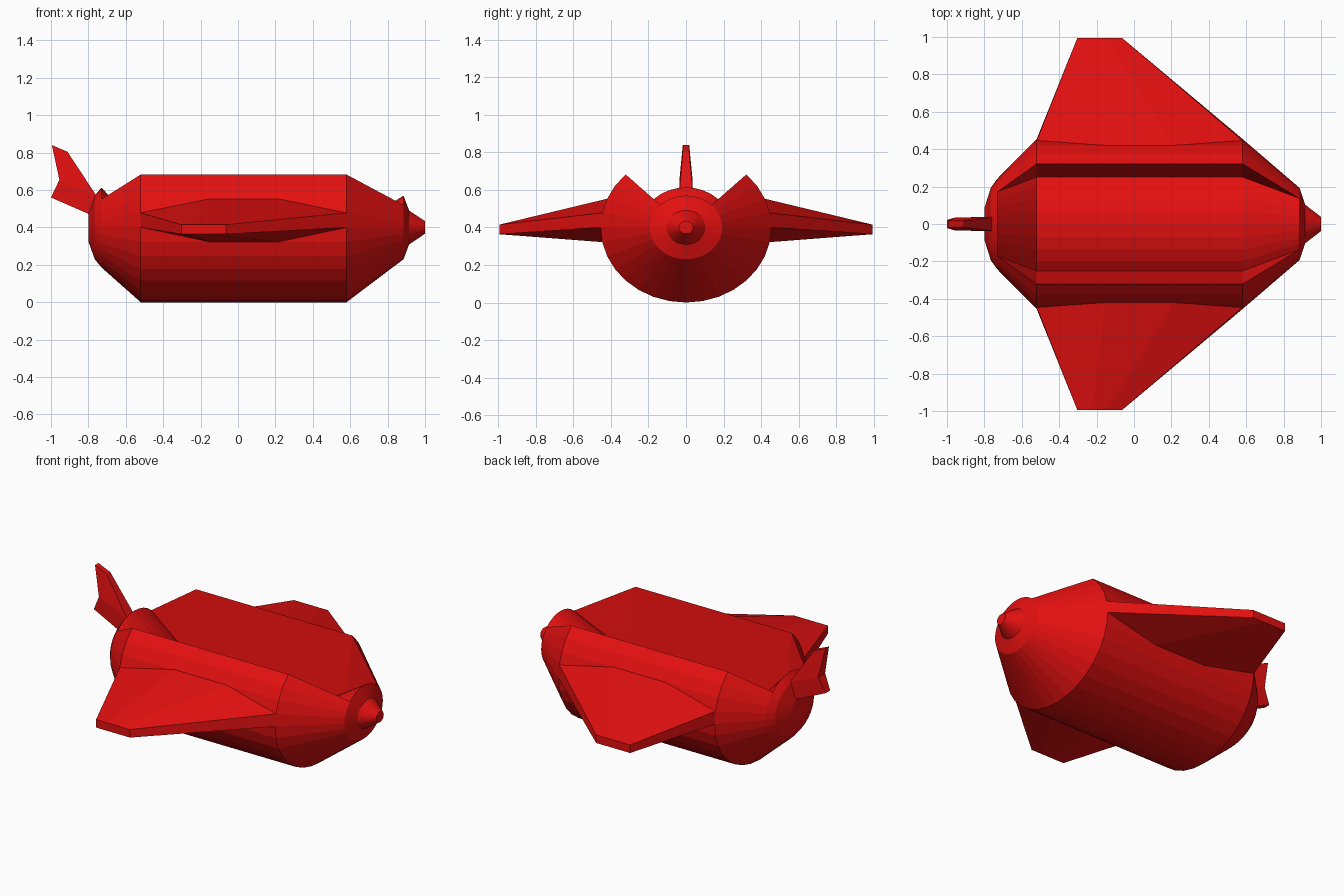
import bpy, bmesh, math

if "Cube" in bpy.data.objects:
    bpy.data.objects.remove(bpy.data.objects["Cube"])

red = bpy.data.materials.new("red")
red.diffuse_color = (0.78, 0.005, 0.005, 1)
red.use_nodes = True
red.node_tree.nodes["Principled BSDF"].inputs["Base Color"].default_value = red.diffuse_color

SIDES = 32
CZ = 0.40                 # height of the long axis
FLAT = 0.4 / 0.455        # the hull is slightly wider than tall


def finish(name, bm):
    bmesh.ops.recalc_face_normals(bm, faces=bm.faces)
    mesh = bpy.data.meshes.new(name)
    bm.to_mesh(mesh)
    bm.free()
    mesh.materials.append(red)
    obj = bpy.data.objects.new(name, mesh)
    bpy.context.collection.objects.link(obj)
    return obj


def on_ring(r, i, drop=0.0):
    a = 2 * math.pi * i / SIDES      # i = 0 is the top
    return r * math.sin(a), CZ + r * FLAT * math.cos(a) - drop


def loft(bm, a, b):
    n = len(a)
    for i in range(n):
        bm.faces.new((a[i], a[(i + 1) % n], b[(i + 1) % n], b[i]))


# Hull: lathed profile along x, with the top quarter sunk into a trough
profile = [(-0.80, 0.085), (-0.765, 0.195), (-0.73, 0.243), (-0.52, 0.455),
           (0.58, 0.455), (0.885, 0.193), (0.915, 0.103), (1.0, 0.038)]
bm = bmesh.new()
rings, floors = [], []
for k, (x, r) in enumerate(profile):
    sunk = k in (3, 4)
    ring = {}
    for i in range(SIDES):
        if sunk and (i < 4 or i > 28):
            continue
        ring[i] = bm.verts.new((x, *on_ring(r, i)))
    rings.append(ring)
    floor = {}
    for i in range(-4, 5):
        if sunk:
            floor[i] = bm.verts.new((x, *on_ring(r * 0.78, i, 0.332)))
        else:
            floor[i] = ring[i % SIDES]
    floors.append(floor)

for k in range(len(profile) - 1):
    a, b = rings[k], rings[k + 1]
    for i in range(4, 28):
        bm.faces.new((a[i], a[i + 1], b[i + 1], b[i]))
    fa, fb = floors[k], floors[k + 1]
    for i in range(-4, 4):
        bm.faces.new((fa[i], fa[i + 1], fb[i + 1], fb[i]))
    # trough side walls
    for i in (-4, 4):
        wall = []
        for v in (a[i % SIDES], b[i % SIDES], fb[i], fa[i]):
            if v not in wall:
                wall.append(v)
        if len(wall) > 2:
            bm.faces.new(wall)
for ring in (rings[0], rings[-1]):
    bm.faces.new([ring[i] for i in range(SIDES)])
finish("hull", bm)

# Wings: octagonal root on the hull side lofted to a thin tip
bm = bmesh.new()
rx = [-0.52, -0.153, 0.213, 0.58]
tx = [-0.303, -0.223, -0.144, -0.064]
upper, lower = [7, 6, 6, 7], [8, 9, 9, 8]
root, tip = [], []
for i in range(4):
    root.append(bm.verts.new((rx[i], *on_ring(0.455, upper[i]))))
    tip.append(bm.verts.new((tx[i], 0.995, 0.415)))
for i in reversed(range(4)):
    root.append(bm.verts.new((rx[i], *on_ring(0.455, lower[i]))))
    tip.append(bm.verts.new((tx[i], 0.995, 0.364)))
loft(bm, root, tip)
bm.faces.new(tip)
wing = finish("wings", bm)
mirror = wing.modifiers.new("mirror", 'MIRROR')
mirror.use_axis = (False, True, False)

# Tail fin: swept stem and upright blade, thinning toward the tips
fin = [(-0.80, 0.473, 0.037), (-1.0, 0.56, 0.022), (-0.955, 0.655, 0.035),
       (-0.995, 0.84, 0.017), (-0.912, 0.805, 0.017), (-0.757, 0.57, 0.037)]
bm = bmesh.new()
left = [bm.verts.new((x, -t, z)) for x, z, t in fin]
right = [bm.verts.new((x, t, z)) for x, z, t in fin]
loft(bm, left, right)
for side in (left, right):
    bm.faces.new([side[i] for i in (0, 1, 2, 5)])
    bm.faces.new([side[i] for i in (2, 3, 4, 5)])
finish("tail_fin", bm)
